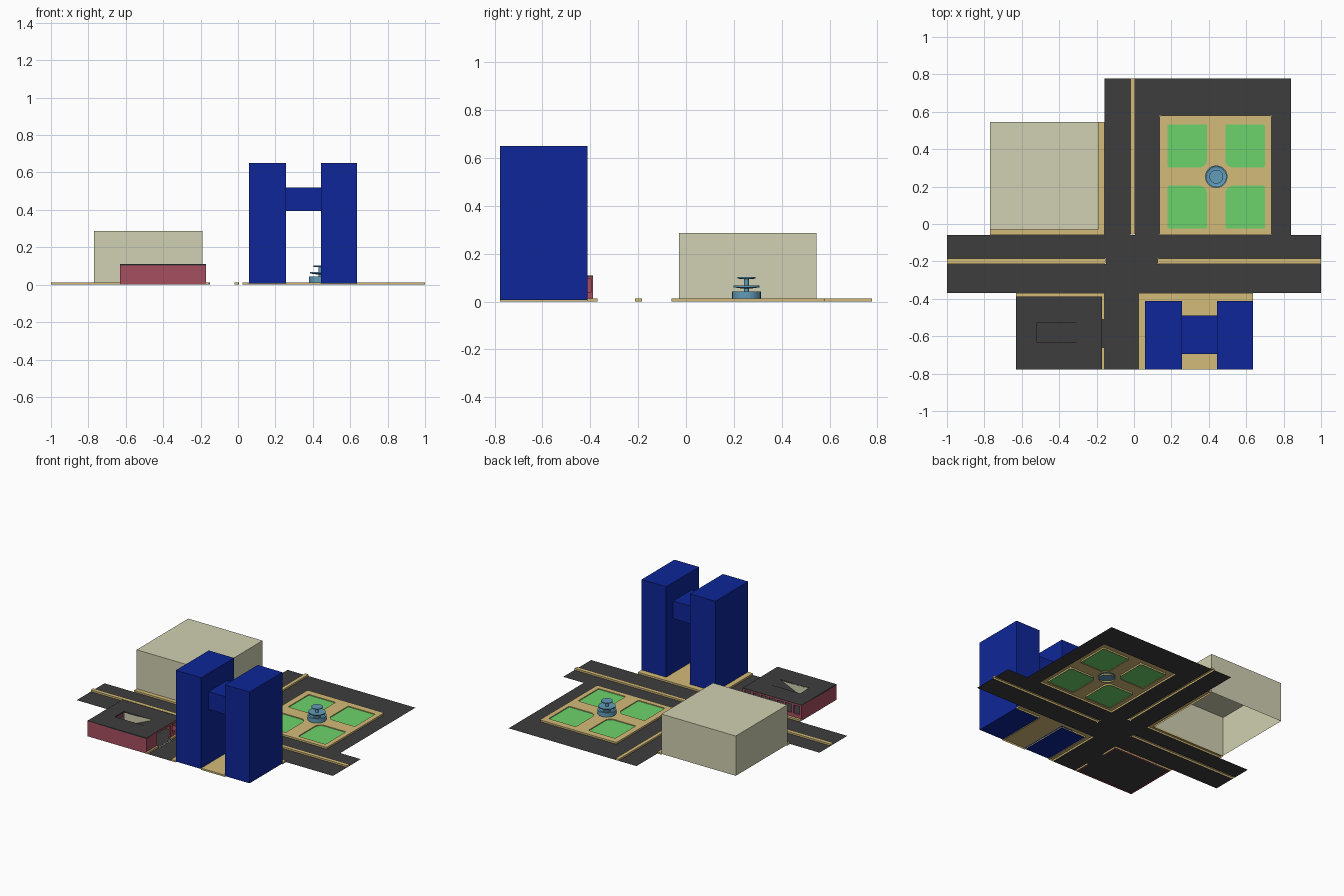
import bpy, bmesh, math

if "Cube" in bpy.data.objects:
    bpy.data.objects.remove(bpy.data.objects["Cube"])

S, N = -0.778, 0.778   # south and north limits of the plan
CURB = 0.012           # kerb height


def material(name, r, g, b):
    lin = [((c / 255 + 0.055) / 1.055) ** 2.4 if c > 10 else c / 255 / 12.92 for c in (r, g, b)]
    m = bpy.data.materials.new(name)
    m.diffuse_color = (*lin, 1)
    m.use_nodes = True
    m.node_tree.nodes["Principled BSDF"].inputs["Base Color"].default_value = m.diffuse_color
    return m


ASPHALT = material("asphalt", 61, 61, 61)
TAN = material("tan paving", 211, 187, 120)
GRASS = material("grass green", 108, 212, 108)
BLUE = material("tower blue", 14, 38, 152)
CREAM = material("cream wall", 209, 208, 178)
BRICK = material("brick red", 166, 78, 94)
STONE = material("fountain blue", 98, 156, 186)


def finish(name, bm, mat):
    me = bpy.data.meshes.new(name)
    bm.to_mesh(me)
    bm.free()
    me.materials.append(mat)
    ob = bpy.data.objects.new(name, me)
    bpy.context.collection.objects.link(ob)
    return ob


def rect(x0, x1, y0, y1, radii=(0, 0, 0, 0), n=5):
    """Rectangle loop; radii run SW, SE, NE, NW."""
    pts = []
    corners = [(x0, y0, 1, 1), (x1, y0, -1, 1), (x1, y1, -1, -1), (x0, y1, 1, -1)]
    for i, ((x, y, sx, sy), r) in enumerate(zip(corners, radii)):
        if r == 0:
            pts.append((x, y))
            continue
        for k in range(n + 1):
            a = math.pi + i * math.pi / 2 + k / n * math.pi / 2
            pts.append((x + sx * r + r * math.cos(a), y + sy * r + r * math.sin(a)))
    return pts


def prism(name, shapes, z0, z1, mat):
    """Flat-topped pieces; each shape is [outer loop, hole loop, ...]."""
    bm = bmesh.new()
    for loops in shapes:
        edges, sides = [], []
        for i, pts in enumerate(loops):
            area = sum(a[0] * b[1] - b[0] * a[1] for a, b in zip(pts, pts[1:] + pts[:1]))
            if (area > 0) != (i == 0):
                pts = pts[::-1]
            top = [bm.verts.new((x, y, z1)) for x, y in pts]
            for k in range(len(top)):
                edges.append(bm.edges.new((top[k], top[(k + 1) % len(top)])))
            sides.append((pts, top))
        if len(loops) == 1:
            bm.faces.new(sides[0][1])
        else:
            res = bmesh.ops.triangle_fill(bm, use_beauty=True, edges=edges, normal=(0, 0, 1))
            for f in res["geom"]:
                if isinstance(f, bmesh.types.BMFace):
                    f.normal_update()
                    if f.normal.z < 0:
                        f.normal_flip()
        if z1 > z0:
            for pts, top in sides:
                low = [bm.verts.new((x, y, z0)) for x, y in pts]
                for k in range(len(top)):
                    j = (k + 1) % len(top)
                    bm.faces.new((low[k], low[j], top[j], top[k]))
    return finish(name, bm, mat)


def boxes(name, items, mat):
    """Closed boxes (x0, x1, y0, y1, z0, z1) joined in one part."""
    bm = bmesh.new()
    for x0, x1, y0, y1, z0, z1 in items:
        for v in bmesh.ops.create_cube(bm, size=1)["verts"]:
            v.co = (x1 if v.co.x > 0 else x0, y1 if v.co.y > 0 else y0, z1 if v.co.z > 0 else z0)
    return finish(name, bm, mat)


# roads, left open where medians and the park sit
prism("roads", [[rect(*r)] for r in (
    (-1, 1, -0.185, -0.06), (-1, 1, -0.37, -0.213), (-0.15, 0.125, -0.213, -0.185),
    (-0.158, -0.02, -0.06, N), (0.005, 0.137, -0.06, N), (0.137, 0.84, 0.58, N),
    (0.735, 0.84, -0.06, 0.58), (-0.158, 0.023, S, -0.37))], 0, 0, ASPHALT)

# raised medians with rounded inner ends
r = 0.008
prism("medians", [[rect(-1, -0.15, -0.213, -0.185, (0, r, r, 0))],
                  [rect(0.125, 1, -0.213, -0.185, (r, 0, 0, r))],
                  [rect(-0.02, 0.005, -0.055, N, (r, r, 0, 0))]], 0, CURB, TAN)

# park: paving with four lawns around a fountain
FX, FY = 0.44, 0.253
s, b = 0.008, 0.042
lawns = [rect(0.18, 0.39, -0.025, 0.205, (s, s, b, s)), rect(0.488, 0.70, -0.025, 0.205, (s, s, s, b)),
         rect(0.488, 0.70, 0.302, 0.532, (b, s, s, s)), rect(0.18, 0.39, 0.302, 0.532, (s, b, s, s))]
ring = [(FX + 0.05 * math.cos(k * math.pi / 12), FY + 0.05 * math.sin(k * math.pi / 12)) for k in range(24)]
prism("park_paving", [[rect(0.137, 0.735, -0.06, 0.58, (r,) * 4)] + lawns + [ring]], 0, CURB, TAN)
prism("lawns", [[l] for l in lawns], 0.006, 0.006, GRASS)

# fountain, turned from a profile
profile = [(0, 0.01), (0.06, 0.01), (0.06, 0.043), (0.046, 0.043), (0.046, 0.034), (0.026, 0.034),
           (0.026, 0.043), (0.010, 0.043), (0.010, 0.055), (0.03, 0.056), (0.055, 0.060), (0.055, 0.067),
           (0.046, 0.064), (0.010, 0.063), (0.010, 0.094), (0.037, 0.096), (0.037, 0.102), (0, 0.101)]
bm = bmesh.new()
vs = [bm.verts.new((FX + x, FY, z)) for x, z in profile]
es = [bm.edges.new(p) for p in zip(vs, vs[1:])]
bmesh.ops.spin(bm, geom=vs + es, cent=(FX, FY, 0), axis=(0, 0, 1), angle=2 * math.pi, steps=24, use_duplicate=False)
bmesh.ops.remove_doubles(bm, verts=bm.verts, dist=1e-5)
bmesh.ops.recalc_face_normals(bm, faces=bm.faces)
finish("fountain", bm, STONE)

# sidewalks of the three built blocks
prism("sidewalks", [
    [[(-0.77, -0.06), (-0.158, -0.06), (-0.158, 0.545), (-0.19, 0.545), (-0.19, -0.03), (-0.77, -0.03)]],
    [[(0.023, S), (0.06, S), (0.06, -0.412), (0.257, -0.412), (0.257, S), (0.443, S), (0.443, -0.412),
      (0.635, -0.412), (0.635, -0.37), (0.023, -0.37)]],
    [rect(-0.63, -0.158, -0.388, -0.37)],
    [rect(-0.17, -0.158, -0.51, -0.388)],
    [rect(-0.17, -0.158, S, -0.66)]], 0, CURB, TAN)

# cream hall, open underneath
prism("cream_hall", [[rect(-0.77, -0.19, -0.03, 0.545)]], 0.006, 0.287, CREAM)

# twin towers with a linking bridge
boxes("towers", [(0.06, 0.257, S, -0.412, 0.006, 0.65), (0.443, 0.635, S, -0.412, 0.006, 0.65)], BLUE)
boxes("tower_bridge", [(0.257, 0.443, -0.695, -0.49, 0.395, 0.52)], BLUE)

# parking garage: floor with driveway, roof deck with ramp opening
X0, X1, Y1, TOP, T = -0.63, -0.17, -0.388, 0.11, 0.01
prism("garage_floor", [[rect(X0, X1, S, Y1)], [rect(X1, -0.158, -0.66, -0.51)]], 0.002, 0.002, ASPHALT)
HX0, HX1, HY0, HY1 = -0.52, -0.29, -0.63, -0.53
prism("garage_roof", [[rect(X0, X1, S, Y1), rect(HX0, HX1, HY0, HY1)]], TOP - 0.008, TOP, ASPHALT)

# garage walls: solid south and west, pillared north, entrance and window on the east
L = TOP - 0.001
walls = [(X0, X1, S, S + T, 0, L), (X0, X0 + T, S, Y1, 0, L),
         (X1 - T, X1, S, -0.66, 0, L), (X1 - T, X1, -0.66, Y1, 0.096, L),
         (X1 - T, X1, -0.51, -0.49, 0, L), (X1 - T, X1, -0.49, Y1, 0, 0.038),
         (X0, X1, Y1 - T, Y1, 0, 0.038), (X0, X1, Y1 - T, Y1, 0.096, L)]
bays = 7
for i in range(bays + 1):
    x = X0 + (X1 - X0 - 0.016) * i / bays
    walls.append((x, x + 0.016, Y1 - T, Y1, 0.038, 0.096))
boxes("garage_walls", walls, BRICK)

# ramp down from the roof, with a side wall on each edge
bm = bmesh.new()
bm.faces.new([bm.verts.new(p) for p in ((HX0, HY0, 0.01), (HX1, HY0, TOP), (HX1, HY1, TOP), (HX0, HY1, 0.01))])
finish("ramp", bm, ASPHALT)
bm = bmesh.new()
for y in (HY0, HY1):
    f = bm.faces.new([bm.verts.new(p) for p in ((HX0, y, 0.01), (HX1, y, TOP - 0.001), (HX0, y, TOP - 0.001))])
    f.normal_update()
    if (f.normal.y > 0) != (y == HY0):
        f.normal_flip()
finish("ramp_side_walls", bm, CREAM)
